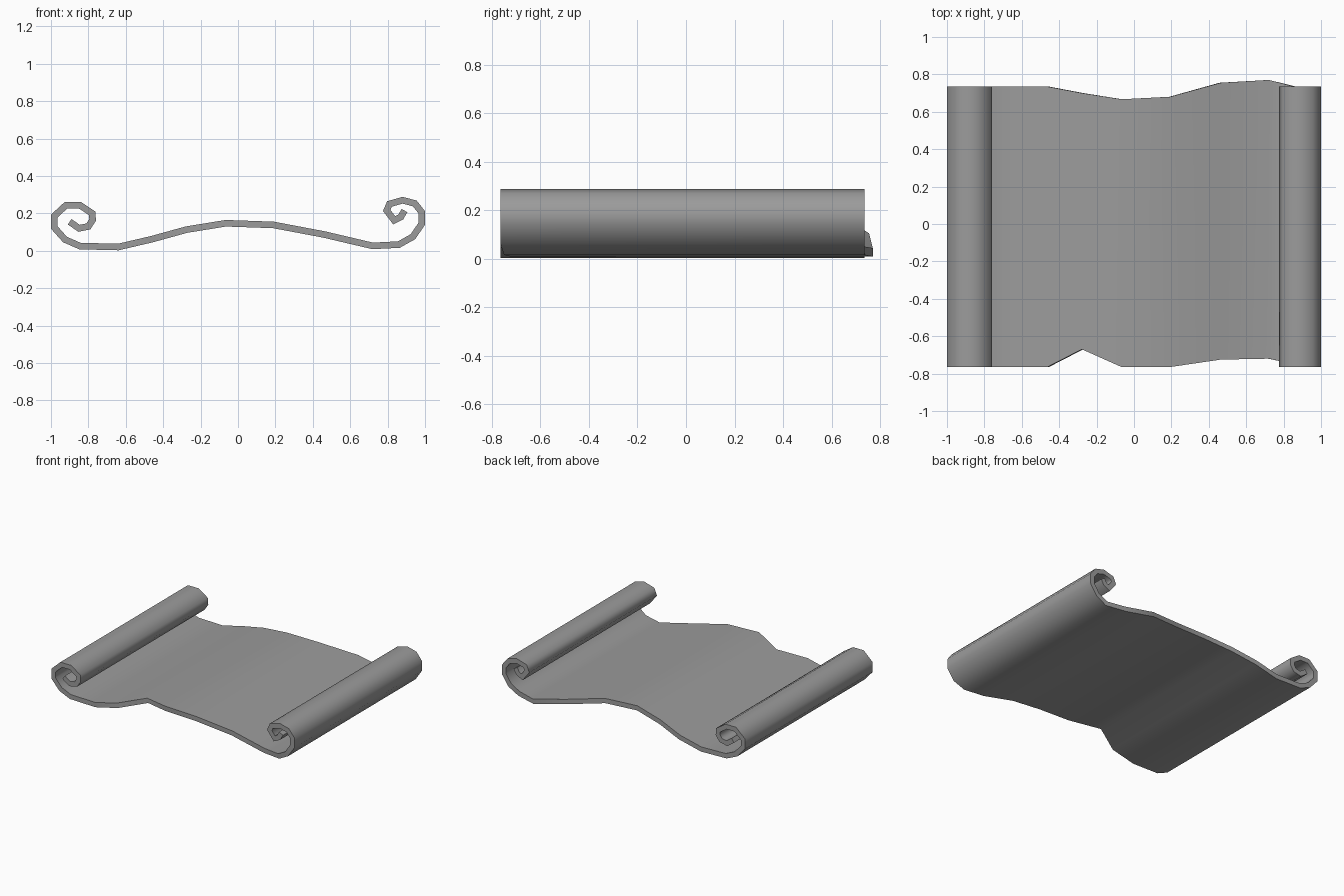
import bpy, bmesh, math
from mathutils import Vector

if "Cube" in bpy.data.objects:
    bpy.data.objects.remove(bpy.data.objects["Cube"])

THICK = 0.035
FRONT, BACK = -0.765, 0.735

# Sheet centre line (x, z), from the left curl to the right curl
left_curl = [(-.90, .155), (-.85, .12), (-.80, .13), (-.777, .165), (-.78, .20),
             (-.845, .243), (-.92, .243), (-.983, .185), (-.983, .125),
             (-.925, .06), (-.845, .025)]
right_curl = [(.935, .075), (.983, .145), (.983, .205), (.945, .253), (.88, .27),
              (.81, .25), (.795, .215), (.835, .163), (.87, .18), (.89, .215)]
# Open middle with wavy cut edges: x, z, front y, back y
middle = [(-.64, .02, FRONT, BACK), (-.46, .062, FRONT, BACK),
          (-.275, .113, -.67, .70), (-.065, .147, FRONT, .667),
          (.19, .138, FRONT, .68), (.46, .087, -.725, .755),
          (.72, .026, -.72, .77), (.86, .033, -.75, BACK)]
rows = ([(x, z, FRONT, BACK) for x, z in left_curl] + middle
        + [(x, z, FRONT, BACK) for x, z in right_curl])


def offset_points(points, dist):
    """Mitred offset on both sides of an open line."""
    pairs = []
    for i, p in enumerate(points):
        a = (p - points[i - 1]).normalized() if i else None
        b = (points[i + 1] - p).normalized() if i < len(points) - 1 else None
        a, b = a or b, b or a
        n = Vector((-(a + b).y, (a + b).x)).normalized()
        d = n * dist / max(n.dot(Vector((-a.y, a.x))), 0.6)
        pairs.append((p + d, p - d))
    return pairs


# Solid sheet: a ring of four corners for every row, bridged along the line
bm = bmesh.new()
rings = []
sides = offset_points([Vector(r[:2]) for r in rows], THICK / 2)
for (up, low), (_, _, y0, y1) in zip(sides, rows):
    rings.append([bm.verts.new((p.x, y, p.y))
                  for p, y in ((up, y0), (up, y1), (low, y1), (low, y0))])
for r, s in zip(rings, rings[1:]):
    for k in range(4):
        j = (k + 1) % 4
        bm.faces.new((r[k], r[j], s[j], s[k]))
bm.faces.new(rings[0])
bm.faces.new(rings[-1])
bmesh.ops.recalc_face_normals(bm, faces=bm.faces)

mesh = bpy.data.meshes.new("scroll_sheet")
bm.to_mesh(mesh)
bm.free()
sheet = bpy.data.objects.new("scroll_sheet", mesh)
bpy.context.collection.objects.link(sheet)

# Plain grey paper
paper = bpy.data.materials.new("grey_paper")
paper.use_nodes = True
colour = (0.33, 0.33, 0.33, 1)
paper.diffuse_color = colour
paper.node_tree.nodes["Principled BSDF"].inputs["Base Color"].default_value = colour
mesh.materials.append(paper)

# Smooth rolls, sharp cut edges
bpy.ops.object.select_all(action='DESELECT')
sheet.select_set(True)
bpy.context.view_layer.objects.active = sheet
bpy.ops.object.shade_smooth_by_angle(angle=math.radians(70))
